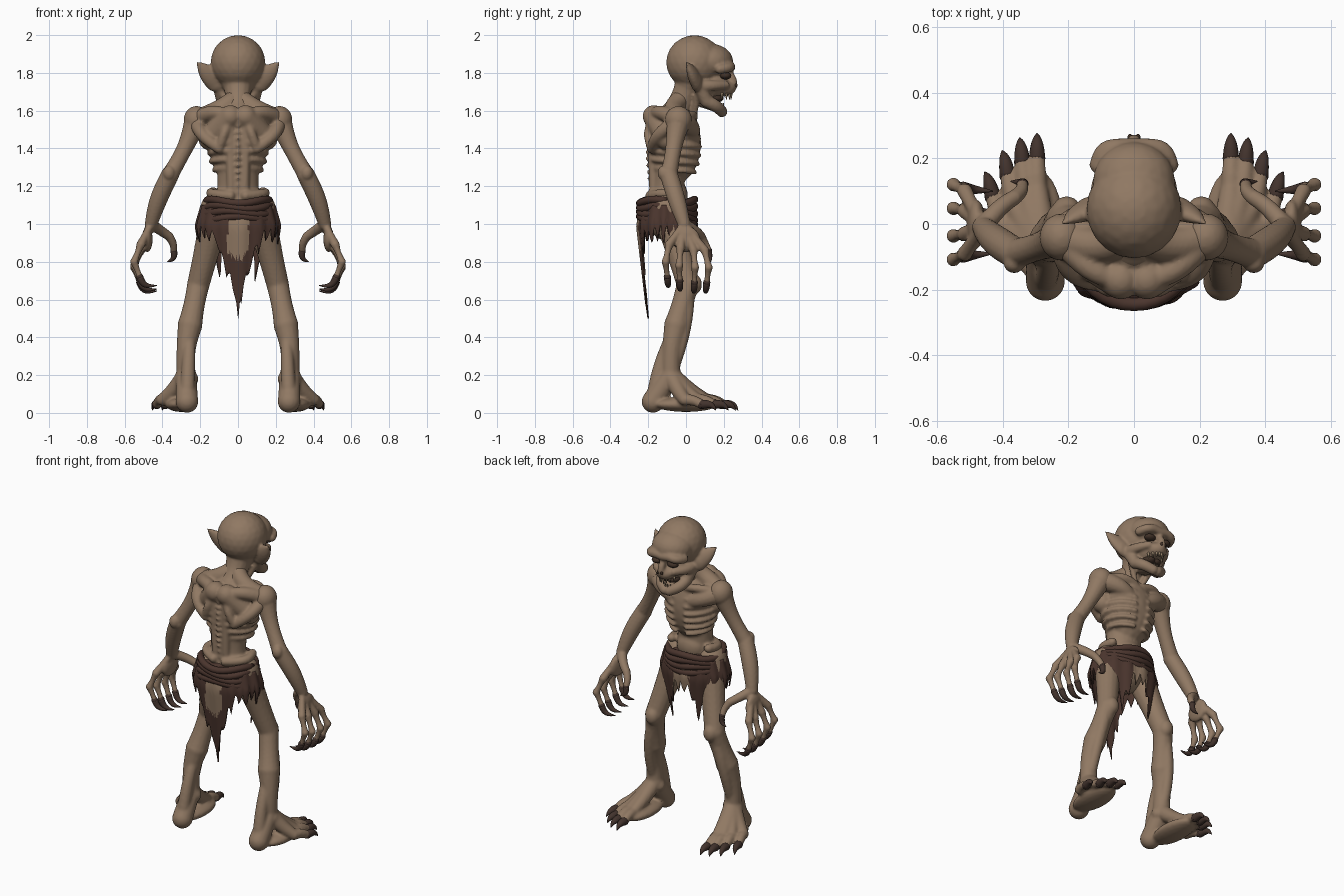
import bpy, bmesh, math, random
from math import sin, cos, pi, tau
from mathutils import Vector, Matrix

random.seed(4)
if "Cube" in bpy.data.objects:
    bpy.data.objects.remove(bpy.data.objects["Cube"])


def material(name, red, green, blue):
    colour = (red, green, blue, 1)
    mat = bpy.data.materials.new(name)
    mat.use_nodes = True
    mat.diffuse_color = colour
    mat.node_tree.nodes["Principled BSDF"].inputs["Base Color"].default_value = colour
    return mat


SKIN = material("tan skin", .28, .19, .125)
HIDE = material("dark brown hide", .07, .036, .027)
CLAW = material("dark claw", .055, .033, .026)
HOLLOW = material("dark hollow", .05, .03, .02)
BONE = material("worn bone", .3, .22, .14)
TIP = .002


def ball(bm, centre, radii):
    place = Matrix.Translation(centre) @ Matrix.Diagonal((*radii, 1))
    bmesh.ops.create_icosphere(bm, subdivisions=3, radius=1, matrix=place)


def tube(bm, centres, radii, flat=(1, 1, 1), sides=14):
    """Round tube along a path, with round ends unless they are pointed."""
    squash = Matrix.Diagonal(flat)
    across = Vector((.3, .9, .2))
    rings = []
    for i, (centre, radius) in enumerate(zip(centres, radii)):
        along = (centres[min(i + 1, len(centres) - 1)] - centres[max(i - 1, 0)]).normalized()
        across = (across - along * across.dot(along)).normalized()
        side = along.cross(across)
        angles = [tau * k / sides for k in range(sides)]
        rings.append([bm.verts.new(centre + squash @ (across * cos(a) + side * sin(a)) * radius)
                      for a in angles])
    for lower, upper in zip(rings, rings[1:]):
        for k in range(sides):
            bm.faces.new((lower[k - 1], lower[k], upper[k], upper[k - 1]))
    bm.faces.new(rings[0])
    bm.faces.new(rings[-1])
    for centre, radius in ((centres[0], radii[0]), (centres[-1], radii[-1])):
        if radius > TIP:
            ball(bm, centre, squash @ Vector.Fill(3, radius))


def limb(bm, start, end, thick, thin, swell=0, bend=(0, 0, 0), flat=(1, 1, 1), steps=10):
    """Tapered limb that may swell and bend at its middle."""
    start, end, bend = Vector(start), Vector(end), Vector(bend)
    places = [i / steps for i in range(steps + 1)]
    centres = [start.lerp(end, t) + bend * sin(pi * t) for t in places]
    radii = [thick + (thin - thick) * t + swell * sin(pi * t) for t in places]
    tube(bm, centres, radii, flat)


def finish(bm, name, *mats, voxel=0, mirror=True):
    bmesh.ops.recalc_face_normals(bm, faces=bm.faces)
    mesh = bpy.data.meshes.new(name)
    for face in bm.faces:
        face.smooth = True
    bm.to_mesh(mesh)
    bm.free()
    part = bpy.data.objects.new(name, mesh)
    bpy.context.collection.objects.link(part)
    for mat in mats:
        mesh.materials.append(mat)
    if mirror:
        part.modifiers.new("mirror", 'MIRROR').use_mirror_merge = False
    if voxel:
        fuse = part.modifiers.new("fuse", 'REMESH')
        fuse.mode, fuse.voxel_size, fuse.use_smooth_shade = 'VOXEL', voxel, True
        soften = part.modifiers.new("soften", 'SMOOTH')
        soften.factor, soften.iterations = .5, 4
    return part


# Landmarks on the +x side
shoulder, elbow, wrist = Vector((.22, -.04, 1.55)), Vector((.36, -.09, 1.26)), Vector((.46, -.01, 1))
hip, knee, ankle = Vector((.11, -.1, 1.08)), Vector((.21, .01, .68)), Vector((.275, -.08, .2))
heel = Vector((.27, -.175, .06))
nape, blade_tip, throat = Vector((.04, -.17, 1.57)), Vector((.1, -.18, 1.4)), Vector((.02, .04, 1.56))
jaw_hinge, jaw_corner, chin = Vector((.1, .07, 1.73)), Vector((.08, .11, 1.65)), Vector((.015, .19, 1.595))
brow, temple = Vector((.05, .235, 1.835)), Vector((.11, .18, 1.82))

# Head: skull, brow, nose, cheek, muzzle, open jaw, pointed ear and neck
head = bmesh.new()
ball(head, (0, .045, 1.855), (.145, .15, .145))
ball(head, (0, .13, 1.86), (.125, .12, .095))
ball(head, (0, .13, 1.74), (.09, .1, .08))
ball(head, (0, .2, 1.72), (.06, .065, .045))
limb(head, (0, .225, 1.8), (0, .25, 1.73), .02, .022, bend=(0, .01, 0))
limb(head, (0, .24, 1.83), brow, .022, .026)
limb(head, brow, temple, .026, .026, bend=(.01, .015, 0))
limb(head, jaw_hinge, (.06, .21, 1.735), .035, .022, bend=(.015, 0, 0))
limb(head, jaw_hinge, jaw_corner, .035, .035)
limb(head, jaw_corner, chin, .035, .03, bend=(.015, .01, 0))
limb(head, (0, .1, 1.64), chin, .05, .025, flat=(1, 1, .5))
limb(head, (.12, .055, 1.755), (.22, 0, 1.86), .055, TIP, swell=.015, flat=(1, .55, 1))
limb(head, (0, .03, 1.76), (0, -.06, 1.57), .09, .085, swell=-.02)
limb(head, jaw_hinge, throat, .018, .016)
finish(head, "head", SKIN, voxel=.0075)

# Eye sockets, nostrils and mouth hollow
hollows = bmesh.new()
ball(hollows, (.055, .21, 1.785), (.035, .03, .02))
ball(hollows, (.012, .262, 1.735), (.008, .012, .012))
ball(hollows, (.02, .14, 1.665), (.04, .06, .025))
finish(hollows, "face_hollows", HOLLOW)

# Teeth
teeth = bmesh.new()
for i in range(4):
    x = .008 + .014 * i
    y = .24 - x * x * 20
    limb(teeth, (x, y, 1.69), (x, y, 1.66), .008, TIP)
    limb(teeth, (x, y - .045, 1.61), (x, y - .04, 1.64), .007, TIP)
finish(teeth, "teeth", BONE)

# Torso: rib cage, sunken waist, hip crest, shoulder girdle
torso = bmesh.new()
chest, size = Vector((0, -.06, 1.43)), Vector((.155, .14, .22))
ball(torso, chest, size)
limb(torso, (0, -.09, 1.34), (0, -.1, 1.05), .12, .14, swell=-.02, flat=(1, .8, 1))
ball(torso, (0, -.05, 1.15), (.09, .06, .08))
limb(torso, (.04, -.19, 1.15), (.13, -.04, 1.17), .026, .026, bend=(.05, -.01, 0))
limb(torso, (.035, -.17, 1.15), (.04, -.18, 1.55), .025, .025)
limb(torso, nape, blade_tip, .02, .025, bend=(0, -.025, 0))
limb(torso, blade_tip, shoulder, .028, .04, bend=(.03, -.03, 0))
limb(torso, nape, shoulder, .03, .045, bend=(0, -.03, .03))
limb(torso, nape, (.15, -.1, 1.45), .06, .06)
limb(torso, throat, shoulder, .02, .03, bend=(0, .03, .02))
limb(torso, (.02, -.03, 1.66), shoulder, .05, .055, bend=(-.02, -.03, 0))
limb(torso, (.04, .03, 1.47), shoulder, .035, .06, bend=(0, .03, 0))

# Ribs curving down to the front, and the knobs of the spine
for i in range(6):
    z = 1.3 + .045 * i
    narrowing = math.sqrt(1 - ((z - chest.z) / size.z) ** 2)
    turns = [pi * (.1 + .08 * k) for k in range(11)]
    path = [Vector((size.x * narrowing * sin(t), chest.y - size.y * narrowing * cos(t), z - .03 * t / pi))
            for t in turns]
    tube(torso, path, [.013] * len(path))
for i in range(12):
    ball(torso, (0, -.18 - .02 * sin(i / 4), 1.17 + .035 * i), (.013, .016, .013))
finish(torso, "torso", SKIN, voxel=.0085)

# Arms, palms, fingers and thumbs with their claws
arm, claws = bmesh.new(), bmesh.new()
ball(arm, shoulder, (.068, .072, .075))
limb(arm, shoulder, elbow, .066, .046, swell=-.012, bend=(-.01, 0, 0))
limb(arm, elbow, wrist, .048, .034, swell=.006, bend=(.01, 0, 0))
ball(arm, elbow + Vector((.005, -.03, .01)), (.032, .03, .04))
ball(arm, (.48, 0, .92), (.028, .075, .07))
for i, spread in enumerate((.1, .04, -.03, -.09)):
    lift = Vector((0, 0, .015 * i * (i - 1) / 3))
    knuckle = Vector((.515, spread, .86)) + lift
    joint = Vector((.55, spread * 1.2, .77)) + lift
    nail = Vector((.52, spread * 1.1, .69)) + lift
    limb(arm, wrist, knuckle, .022, .024, swell=-.003)
    limb(arm, knuckle, joint, .024, .022, swell=-.007)
    limb(arm, joint, nail, .022, .017, swell=-.004)
    limb(claws, nail, (.43, spread, nail.z - .045), .019, TIP, swell=.004, bend=(.015, 0, -.02))
thumb_joint, thumb_nail = Vector((.365, .08, .935)), Vector((.34, .12, .86))
limb(arm, wrist, thumb_joint, .03, .024, bend=(0, .01, 0))
limb(arm, thumb_joint, thumb_nail, .024, .018, bend=(-.008, 0, 0))
limb(claws, thumb_nail, (.375, .13, .8), .018, TIP, swell=.004, bend=(-.015, 0, -.01))
finish(arm, "arms", SKIN, voxel=.007)
finish(claws, "finger_claws", CLAW)

# Legs, splayed feet and toes with their claws
leg, claws = bmesh.new(), bmesh.new()
calf = knee.lerp(ankle, .45) + Vector((.015, -.02, 0))
limb(leg, hip, knee, .09, .06, swell=-.005)
limb(leg, knee, calf, .06, .066, swell=-.006)
limb(leg, calf, ankle, .066, .052, swell=-.008, bend=(.01, -.01, 0))
ball(leg, knee + Vector((-.005, .03, 0)), (.045, .045, .055))
limb(leg, ankle, heel, .055, .06)
limb(leg, calf, heel, .03, .04, bend=(0, -.02, 0))
limb(leg, knee, ankle, .04, .03, bend=(.02, .025, 0))
ball(leg, ankle + Vector((.04, 0, -.02)), (.025, .03, .035))
ball(leg, ankle + Vector((-.04, 0, -.02)), (.025, .03, .035))
ball(leg, (.3, 0, .045), (.085, .17, .04))
for i in range(4):
    toe = Vector((.295 + .045 * i, .2 - .013 * i * i, .045))
    root = toe + Vector((-.01 * i, -.09, .025))
    limb(leg, ankle, root, .05, .032, bend=(0, 0, -.01))
    limb(leg, root, toe, .032, .024, bend=(0, 0, .008))
    limb(claws, toe, toe + Vector((.008 * i, .075, -.03)), .025, TIP, swell=.004, bend=(0, .01, .012))
finish(leg, "legs", SKIN, voxel=.0085)
finish(claws, "toe_claws", CLAW)

# Rolled hide belt
belt = bmesh.new()
waist = Vector((0, -.1, 0))
ball(belt, waist + Vector((0, 0, 1.07)), (.19, .155, .075))
for i in range(4):
    turns = [tau * k / 32 for k in range(33)]
    path = [waist + Vector(((.185 - .006 * i) * cos(t), .145 * sin(t), 1.03 + .03 * i + .01 * sin(3 * t + i)))
            for t in turns]
    tube(belt, path, [.02] * len(path))
finish(belt, "belt", HIDE, mirror=False)

# Torn loincloth, longest behind, with pale patches at front and back centre
cloth, columns, rows, grid = bmesh.new(), 112, 14, []
for i in range(columns):
    turn = tau * i / columns - pi
    around = abs(turn)
    hem = min(.88, .5 + .6 * around, .68 + .6 * abs(around - 2.6))
    if around:
        hem += .04 * abs(i % 4 - 2) + random.uniform(0, .05)
    column = []
    for j in range(rows + 1):
        z = 1.1 + (hem - 1.1) * j / rows
        flare = 1 + min(.15, 1.5 * (1.1 - z)) - .85 * max(0, .98 - z) + .025 * sin(14 * turn)
        column.append(cloth.verts.new(waist + Vector((.195 * flare * sin(turn), -.14 * flare * cos(turn), z))))
    grid.append(column)
for i in range(columns):
    left, right = grid[i - 1], grid[i]
    for j in range(rows):
        face = cloth.faces.new((left[j], right[j], right[j + 1], left[j + 1]))
        middle = face.calc_center_median()
        face.material_index = int(abs(middle.x) < .055 and .8 + abs(middle.x) < middle.z < 1.08)
loincloth = finish(cloth, "loincloth", HIDE, SKIN, mirror=False)
loincloth.modifiers.new("thickness", 'SOLIDIFY').thickness = .008
